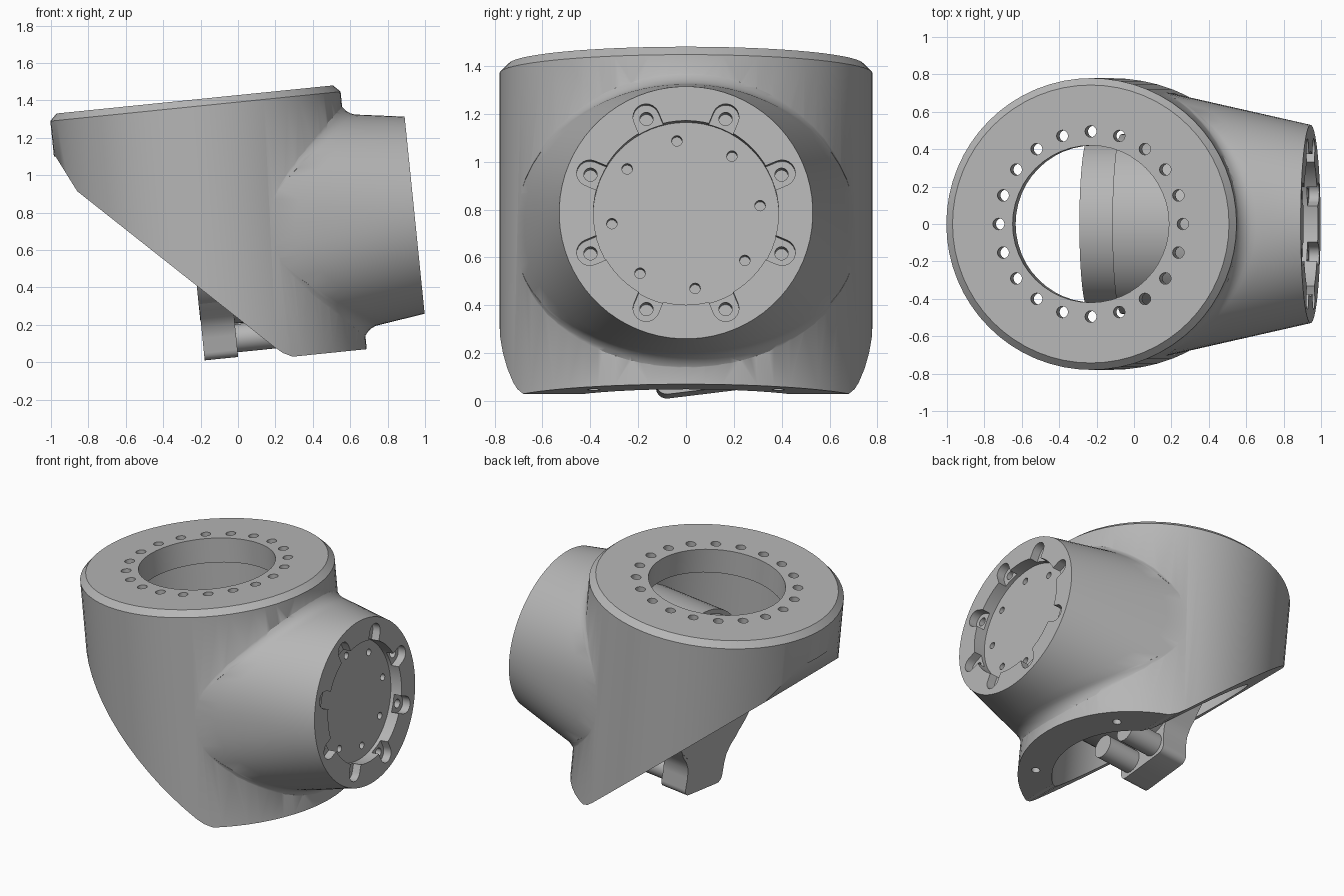
import bpy, bmesh
from math import sin, cos, pi, sqrt, radians
from mathutils import Matrix

cube = bpy.data.objects.get("Cube")
if cube:
    bpy.data.objects.remove(cube, do_unlink=True)

# Housing frame: x runs along the side outlet, z along the main barrel
FRAME = Matrix.Translation((-0.157, 0, 0.675)) @ Matrix.Rotation(radians(-5.8), 4, 'Y')
BARREL_R, TOP, BOTTOM, FACE = 0.78, 0.734, -0.687, 1.107
TWIST = radians(7)

grey = bpy.data.materials.new("cast grey")
grey.use_nodes = True
grey.diffuse_color = (0.47, 0.47, 0.47, 1)
grey.node_tree.nodes["Principled BSDF"].inputs["Base Color"].default_value = grey.diffuse_color


def circle(r, cx=0, cy=0, n=48):
    return [(cx + r * cos(2 * pi * i / n), cy + r * sin(2 * pi * i / n)) for i in range(n)]


def polar(count, r, start=0.0):
    return [(r * cos(start + 2 * pi * i / count), r * sin(start + 2 * pi * i / count)) for i in range(count)]


def turn(pts, a):
    return [(x * cos(a) - y * sin(a), x * sin(a) + y * cos(a)) for x, y in pts]


PLACE = {'x': lambda a, b, t: (t, a, b), 'y': lambda a, b, t: (a, t, b), 'z': lambda a, b, t: (a, b, t)}


def loft(bm, rings):
    rows = [[bm.verts.new(p) for p in ring] for ring in rings]
    n = len(rows[0])
    for lo, hi in zip(rows, rows[1:]):
        for i in range(n):
            j = (i + 1) % n
            bm.faces.new((lo[i], lo[j], hi[j], hi[i]))
    bm.faces.new(rows[0])
    bm.faces.new(rows[-1])


def finish(name, bm, frame=FRAME):
    bmesh.ops.recalc_face_normals(bm, faces=bm.faces)
    me = bpy.data.meshes.new(name)
    bm.to_mesh(me)
    bm.free()
    me.transform(frame)
    me.materials.append(grey)
    ob = bpy.data.objects.new(name, me)
    bpy.context.collection.objects.link(ob)
    return ob


def prism(name, profiles, axis, lo, hi, frame=FRAME):
    bm = bmesh.new()
    for pts in profiles:
        loft(bm, [[PLACE[axis](a, b, t) for a, b in pts] for t in (lo, hi)])
    return finish(name, bm, frame)


def activate(ob):
    bpy.ops.object.select_all(action='DESELECT')
    ob.select_set(True)
    bpy.context.view_layer.objects.active = ob


def combine(ob, other, operation='DIFFERENCE'):
    other.hide_render = True
    mod = ob.modifiers.new("cut", 'BOOLEAN')
    mod.operation, mod.solver, mod.object = operation, 'EXACT', other
    activate(ob)
    bpy.ops.object.modifier_apply(modifier=mod.name)
    bpy.data.objects.remove(other, do_unlink=True)


def smooth(ob):
    activate(ob)
    bpy.ops.object.shade_smooth_by_angle(angle=radians(32))


# Main barrel with chamfered top rim
bm = bmesh.new()
loft(bm, [[(x, y, z) for x, y in circle(r, n=64)] for r, z in
          ((BARREL_R, BOTTOM), (BARREL_R, TOP - 0.037), (BARREL_R - 0.037, TOP))])
housing = finish("housing", bm)


# Side outlet: round at its face, broader and squarer at the root, with a fillet
def outlet_radius(t, u):
    d = FACE - u
    wide, tall, n = 0.53 + 0.225 * d, 0.53 + 0.143 * d, 2 + 0.7 * d
    return ((abs(cos(t)) / wide) ** n + (abs(sin(t)) / tall) ** n) ** (-1 / n)


def wall(y):
    return sqrt(max((BARREL_R - 0.008) ** 2 - y * y, 0.01))


def outlet_line(t):
    fil = 0.1 * abs(sin(t))
    u = 0.6
    for _ in range(30):
        u = wall(outlet_radius(t, u) * cos(t))
    start = u + fil
    pts = []
    for k in range(6):
        v = FACE + (start - FACE) * k / 5
        pts.append((v, outlet_radius(t, v)))
    base = pts[-1][1]
    for k in range(1, 7):
        a = k * pi / 12
        r = base + fil * (1 - cos(a))
        pts.append((wall(r * cos(t)) + fil * (1 - sin(a)) - 0.001 * k, r))
    pts.append((0, 0.5))
    return [(v, r * cos(t), r * sin(t)) for v, r in pts]


bm = bmesh.new()
loft(bm, list(zip(*[outlet_line(2 * pi * (i + 0.5) / 72) for i in range(72)])))
combine(housing, finish("outlet", bm), 'UNION')

# Inner cavity, top opening and ring of bolt holes
combine(housing, prism("cavity", [circle(0.57)], 'z', -0.9, TOP - 0.16))
combine(housing, prism("top_opening", [circle(0.42)], 'z', 0.4, 0.9))
combine(housing, prism("top_bolts", [circle(0.031, x, y, 16) for x, y in polar(20, 0.495)], 'z', 0.5, 0.9))

# Recessed outlet face with open-sided bolt pockets
combine(housing, prism("face_recess", [circle(0.387, n=64)], 'x', FACE - 0.08, 1.3))
pocket = [(0.35, -0.055)] + [(0.435 + 0.055 * cos(a), 0.055 * sin(a))
                             for a in (pi * (k / 10 - 0.5) for k in range(11))] + [(0.35, 0.055)]
combine(housing, prism("pockets", [turn(pocket, pi / 8 + k * pi / 4) for k in range(8)], 'x', FACE - 0.055, 1.3))
screws = [circle(0.028, x, y, 16) for x, y in polar(8, 0.432, pi / 8)]
screws += [circle(0.022, x, y, 16) for x, y in polar(8, 0.312, pi / 2 + TWIST)]
combine(housing, prism("screws", screws, 'x', FACE - 0.14, 1.3))

# Holes in the lower rim
lower = [circle(0.026, 0.55, y, 16) for y in (-0.385, 0.385)]
combine(housing, prism("lower_holes", lower, 'z', -0.9, -0.6))

# Slanted underside, open to the cavity
slant = [(-1.4, 1.1), (-0.975, 1.1), (-0.86, 0.915), (0.19, 0.085), (0.24, 0.05),
         (0.29, 0.031), (0.29, -0.5), (-1.4, -0.5)]
combine(housing, prism("slant", [slant], 'y', -1.2, 1.2, Matrix()))
smooth(housing)

# Drive unit lying along the outlet
smooth(prism("drive_body", [circle(0.48, n=64)], 'x', 0.09, 0.9))
smooth(prism("drive_end_plate", [circle(0.45, n=64)], 'x', -0.09, 0.095))

# Hanging tab with rounded corners, flaring into the end plate
side = [(0.36, -0.25), (0.29, -0.36), (0.24, -0.41), (0.21, -0.46), (0.2, -0.52)]
side += [(0.155 + 0.045 * cos(a), -0.6 - 0.045 * sin(a)) for a in (k * pi / 10 for k in range(6))]
tab = side + [(-y, z) for y, z in reversed(side)]
smooth(prism("drive_tab", [turn(tab, TWIST)], 'x', -0.088, 0.092))

# Pair of connector pins
for name, y in (("right_pin", -0.105), ("left_pin", 0.105)):
    centre = turn([(y, -0.55)], TWIST)[0]
    smooth(prism(name, [circle(0.075, *centre, 32)], 'x', 0.05, 0.32))
